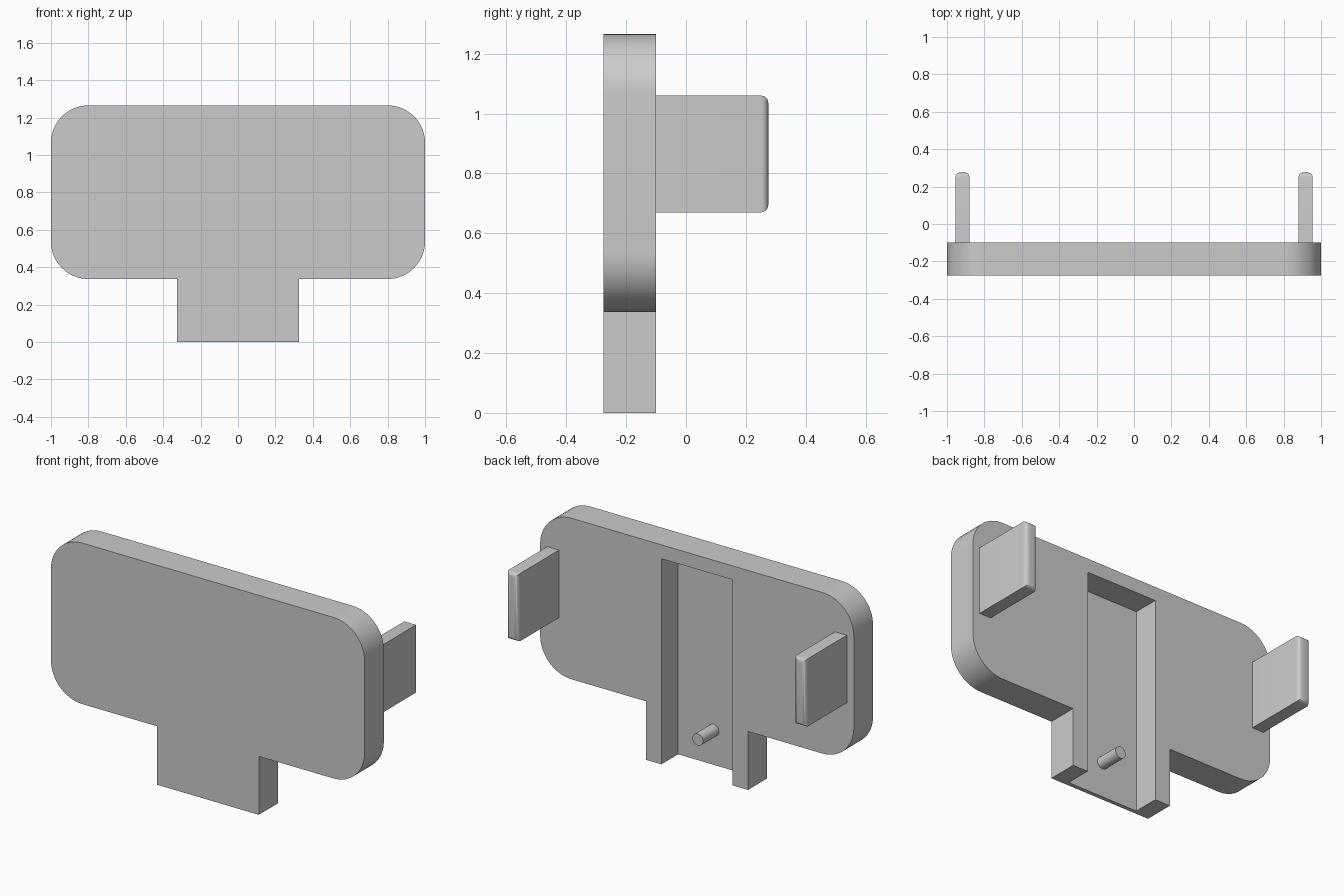
import bpy, bmesh, math
from mathutils import Vector

if "Cube" in bpy.data.objects:
    bpy.data.objects.remove(bpy.data.objects["Cube"], do_unlink=True)

grey = bpy.data.materials.new("plain grey")
grey.use_nodes = True
colour = (0.6, 0.6, 0.6, 1)
grey.diffuse_color = colour
grey.node_tree.nodes["Principled BSDF"].inputs["Base Color"].default_value = colour

FRONT, BACK, FLOOR = -0.275, -0.1, -0.252


def finish(name, bm, smooth=True):
    bmesh.ops.recalc_face_normals(bm, faces=bm.faces)
    mesh = bpy.data.meshes.new(name)
    bm.to_mesh(mesh)
    bm.free()
    mesh.materials.append(grey)
    obj = bpy.data.objects.new(name, mesh)
    bpy.context.collection.objects.link(obj)
    if smooth:
        bpy.ops.object.select_all(action="DESELECT")
        obj.select_set(True)
        bpy.context.view_layer.objects.active = obj
        bpy.ops.object.shade_smooth_by_angle(angle=math.radians(35))
    return obj


def box(lo, hi):
    bm = bmesh.new()
    bmesh.ops.create_cube(bm, size=1)
    lo, hi = Vector(lo), Vector(hi)
    for v in bm.verts:
        v.co = (lo + hi) / 2 + v.co * (hi - lo)
    return bm


def corner(cx, cz, r, start, steps=16):
    angles = [math.radians(start + 90 * i / steps) for i in range(steps + 1)]
    return [(cx + r * math.cos(a), cz + r * math.sin(a)) for a in angles]


# Rounded plate with the mounting tab below, extruded from one outline
r, low, high, tab = 0.2, 0.337, 1.265, 0.325
outline = [(-tab, low), (-tab, 0), (tab, 0), (tab, low)]
outline += corner(1 - r, low + r, r, -90) + corner(1 - r, high - r, r, 0)
outline += corner(r - 1, high - r, r, 90) + corner(r - 1, low + r, r, 180)
bm = bmesh.new()
face = bm.faces.new([bm.verts.new((x, FRONT, z)) for x, z in outline])
extruded = bmesh.ops.extrude_face_region(bm, geom=[face])["geom"]
bmesh.ops.translate(bm, vec=(0, BACK - FRONT, 0),
                    verts=[g for g in extruded if isinstance(g, bmesh.types.BMVert)])
plate = finish("back_plate", bm)

# Slot in the rear, open at the bottom
cutter = finish("slot_cutter", box((-0.227, FLOOR, -0.1), (0.227, 0, 1.185)), False)
cutter.hide_render = True
cutter.hide_viewport = True
cut = plate.modifiers.new("slot", "BOOLEAN")
cut.object = cutter
cut.operation = "DIFFERENCE"
cut.solver = "EXACT"

# Side arms with rounded rear ends
for side, name in ((1, "left_arm"), (-1, "right_arm")):
    inner, outer = sorted((side * 0.88, side * 0.955))
    bm = box((inner, BACK - 0.01, 0.67), (outer, 0.275, 1.06))
    ends = [e for e in bm.edges if all(v.co.y > 0.2 for v in e.verts)]
    bmesh.ops.bevel(bm, geom=ends, offset=0.025, segments=6, profile=0.5, affect="EDGES")
    finish(name, bm)

# Peg standing on the slot floor
bpy.ops.mesh.primitive_cylinder_add(vertices=32, radius=0.034, depth=0.15,
                                    location=(0, FLOOR + 0.07, 0.2),
                                    rotation=(math.pi / 2, 0, 0))
peg = bpy.context.object
peg.name = "locating_peg"
peg.data.materials.append(grey)
bpy.ops.object.shade_smooth_by_angle(angle=math.radians(35))
